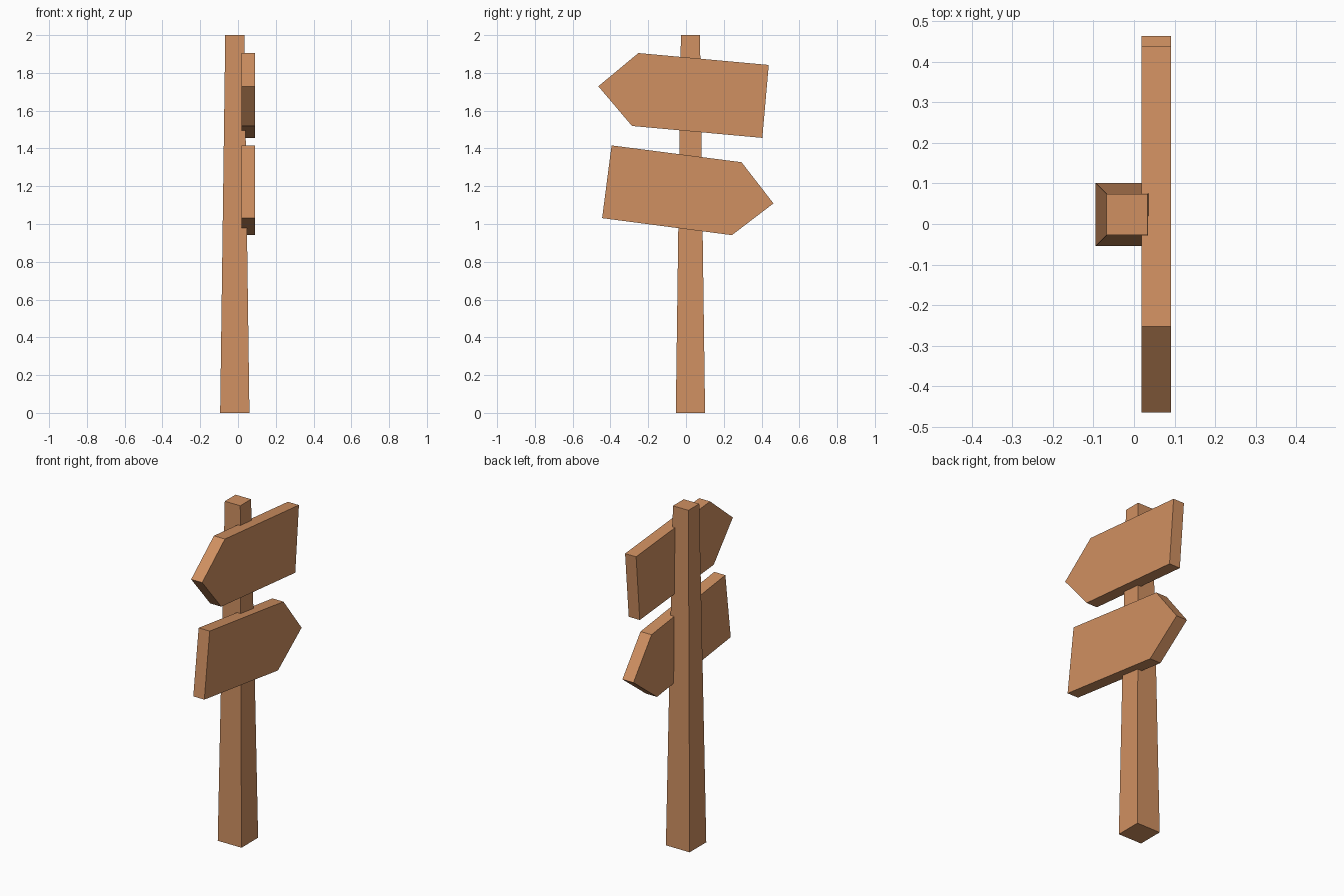
import bpy, bmesh

if "Cube" in bpy.data.objects:
    bpy.data.objects.remove(bpy.data.objects["Cube"])

wood = bpy.data.materials.new("wood")
wood.diffuse_color = (0.63, 0.28, 0.12, 1)
wood.use_nodes = True
wood.node_tree.nodes["Principled BSDF"].inputs["Base Color"].default_value = wood.diffuse_color


def loft(name, bottom, top):
    """Closed solid between two matching outlines."""
    bm = bmesh.new()
    a = [bm.verts.new(p) for p in bottom]
    b = [bm.verts.new(p) for p in top]
    bm.faces.new(a)
    bm.faces.new(b)
    for i in range(len(a)):
        j = (i + 1) % len(a)
        bm.faces.new((a[i], a[j], b[j], b[i]))
    bmesh.ops.recalc_face_normals(bm, faces=bm.faces)
    mesh = bpy.data.meshes.new(name)
    bm.to_mesh(mesh)
    bm.free()
    mesh.materials.append(wood)
    obj = bpy.data.objects.new(name, mesh)
    bpy.context.collection.objects.link(obj)
    return obj


def square(half, z, cx=-0.017, cy=0.0235):
    return [(cx + sx * half, cy + sy * half, z)
            for sx, sy in ((-1, -1), (1, -1), (1, 1), (-1, 1))]


def board(name, outline, x0=0.019, x1=0.091):
    return loft(name, [(x0, y, z) for y, z in outline],
                [(x1, y, z) for y, z in outline])


# Tapered square post
loft("post", square(0.0775, 0), square(0.0505, 2))

# Tilted arrow boards, outlines in (y, z)
board("upper_arrow_board", [(-0.252, 1.905), (0.438, 1.842), (0.404, 1.456),
                            (-0.286, 1.519), (-0.464, 1.729)])
board("lower_arrow_board", [(-0.394, 1.416), (0.294, 1.327), (0.463, 1.109),
                            (0.243, 0.941), (-0.444, 1.031)])
